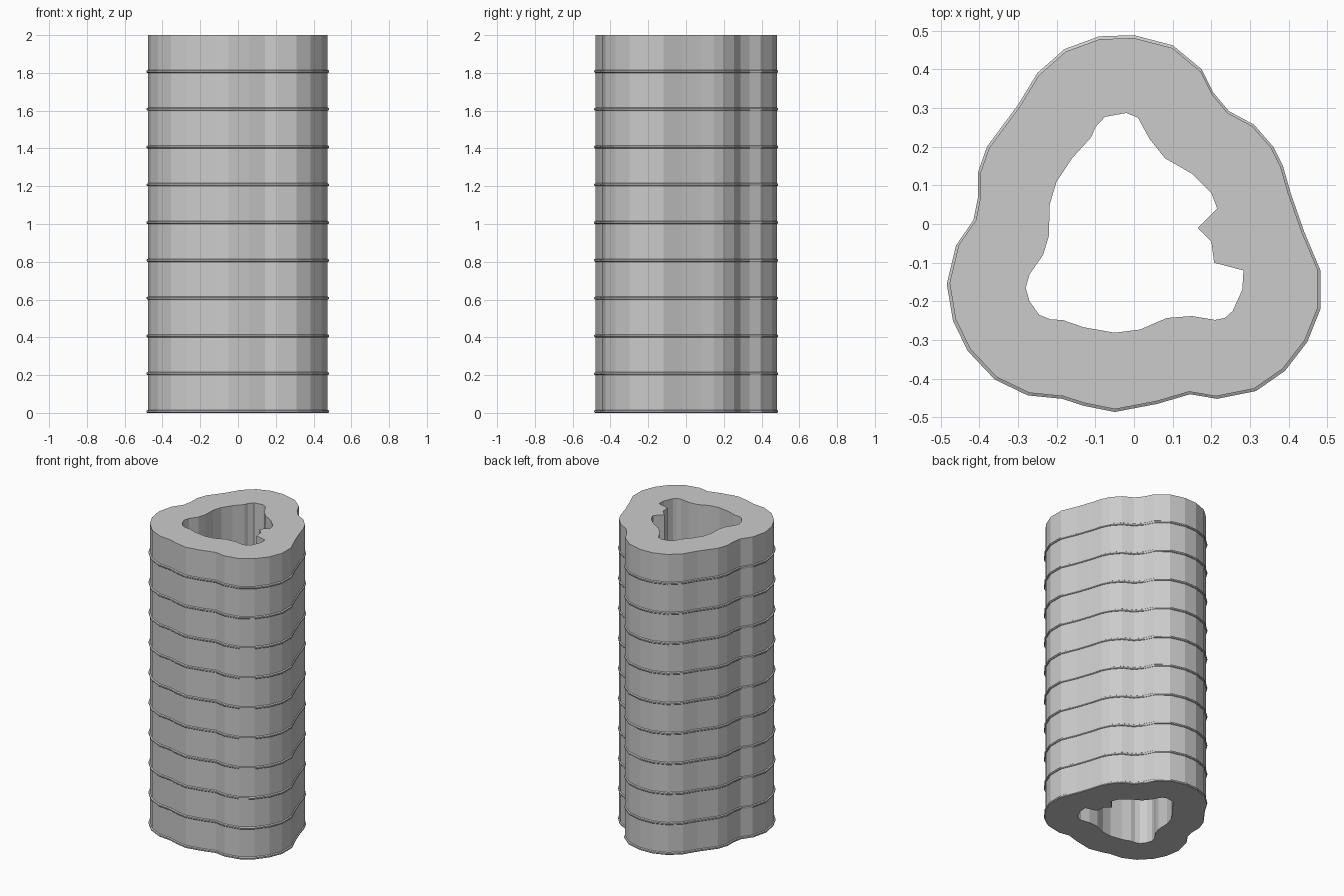
import bpy, bmesh

if "Cube" in bpy.data.objects:
    bpy.data.objects.remove(bpy.data.objects["Cube"])

# Plan outlines, clockwise from the rear
OUTER = [(0, .488), (.1, .462), (.175, .4), (.205, .34), (.245, .292), (.31, .257),
         (.36, .2), (.385, .15), (.405, .08), (.44, -.02), (.482, -.12), (.482, -.22),
         (.448, -.305), (.39, -.38), (.315, -.432), (.215, -.452), (.145, -.44),
         (.06, -.465), (-.05, -.486), (-.13, -.47), (-.185, -.452), (-.275, -.443),
         (-.36, -.402), (-.43, -.328), (-.468, -.25), (-.484, -.155), (-.46, -.055),
         (-.415, .01), (-.403, .07), (-.403, .135), (-.38, .2), (-.3, .308),
         (-.25, .39), (-.18, .452), (-.09, .485)]
# Inner outline includes the overlapping seam on the right
INNER = [(-.02, .287), (.01, .275), (.04, .22), (.08, .17), (.15, .13), (.2, .08),
         (.215, .04), (.165, -.01), (.2, -.045), (.207, -.1), (.283, -.12),
         (.28, -.17), (.255, -.225), (.235, -.243), (.21, -.248), (.15, -.238),
         (.085, -.243), (.015, -.273), (-.05, -.281), (-.13, -.267), (-.185, -.248),
         (-.215, -.247), (-.245, -.235), (-.27, -.2), (-.28, -.165), (-.27, -.13),
         (-.235, -.08), (-.22, -.03), (-.218, .05), (-.2, .11), (-.16, .17),
         (-.11, .225), (-.1, .25), (-.075, .277)]
LAYERS, HEIGHT = 10, 0.2


def add_loop(bm, points, z, scale=1.0):
    return [bm.verts.new((x * scale, y * scale, z)) for x, y in points]


def bridge(bm, low, high):
    n = len(low)
    for i in range(n):
        j = (i + 1) % n
        bm.faces.new((low[i], low[j], high[j], high[i]))


def cap(bm, *loops):
    edges = []
    for loop in loops:
        for a, b in zip(loop, loop[1:] + loop[:1]):
            edges.append(bm.edges.get((a, b)))
    bmesh.ops.triangle_fill(bm, edges=edges, use_beauty=True)


def make_layer_mesh():
    bm = bmesh.new()
    # Outer wall: protruding lip at the base, slightly inset wall above
    steps = [(0, .992), (.004, 1), (.012, 1), (.016, .985), (HEIGHT, .985)]
    outer = [add_loop(bm, OUTER, z, s) for z, s in steps]
    for low, high in zip(outer, outer[1:]):
        bridge(bm, low, high)
    # Inner wall
    inner = [add_loop(bm, INNER, z) for z in (0, HEIGHT)]
    bridge(bm, *inner)
    # Flat ring faces
    cap(bm, outer[0], inner[0])
    cap(bm, outer[-1], inner[-1])
    bmesh.ops.recalc_face_normals(bm, faces=bm.faces)
    mesh = bpy.data.meshes.new("wall_layer")
    bm.to_mesh(mesh)
    bm.free()
    return mesh


# Stack the identical layers
layer_mesh = make_layer_mesh()
for k in range(LAYERS):
    layer = bpy.data.objects.new(f"wall_layer_{k + 1}", layer_mesh)
    layer.location.z = k * HEIGHT
    bpy.context.collection.objects.link(layer)
